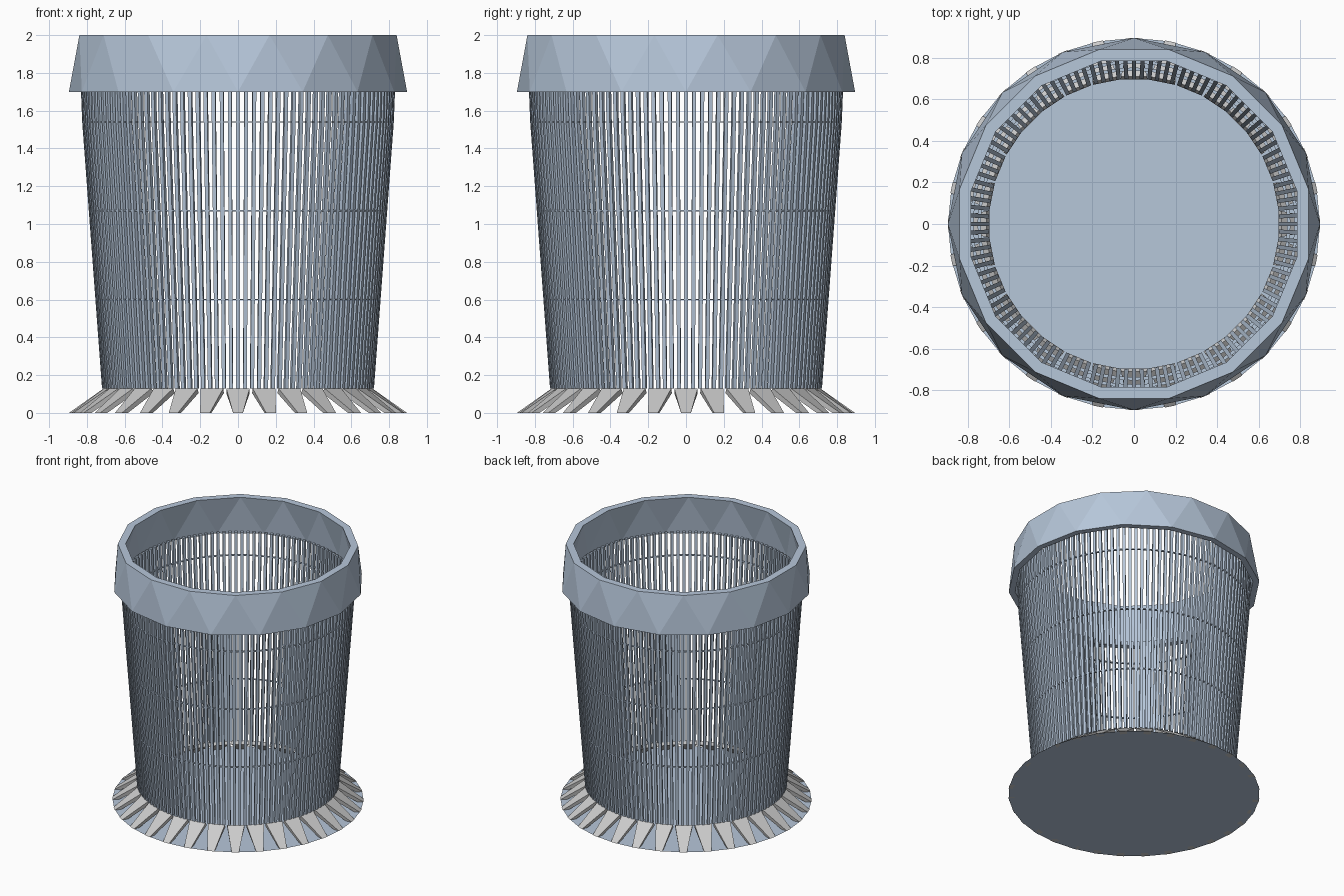
import bpy, bmesh, math

if "Cube" in bpy.data.objects:
    bpy.data.objects.remove(bpy.data.objects["Cube"])

BLUE = bpy.data.materials.new("blue_steel")
BLUE.diffuse_color = (0.47, 0.57, 0.70, 1)
BLUE.use_nodes = True
BLUE.node_tree.nodes["Principled BSDF"].inputs["Base Color"].default_value = BLUE.diffuse_color


def polar(r, a, z, side=0.0):
    """Point at radius r and angle a, shifted sideways along the tangent."""
    return (r * math.cos(a) - side * math.sin(a),
            r * math.sin(a) + side * math.cos(a), z)


def finish(bm, name, mat=None):
    bmesh.ops.recalc_face_normals(bm, faces=bm.faces)
    me = bpy.data.meshes.new(name)
    bm.to_mesh(me)
    bm.free()
    ob = bpy.data.objects.new(name, me)
    bpy.context.collection.objects.link(ob)
    if mat:
        me.materials.append(mat)
    return ob


def bar(bm, a, stations):
    """Swept bar; each station is (r_in, z_in, r_out, z_out, half_width)."""
    prev = None
    for ri, zi, ro, zo, w in stations:
        ring = [bm.verts.new(polar(r, a, z, s)) for r, z, s in
                ((ri, zi, -w), (ro, zo, -w), (ro, zo, w), (ri, zi, w))]
        if prev:
            for i in range(4):
                j = (i + 1) % 4
                bm.faces.new((prev[i], prev[j], ring[j], ring[i]))
        else:
            bm.faces.new(ring)
        prev = ring
    bm.faces.new(prev)


def lathe(name, profile, n, mat=None):
    """Closed profile of (radius, z, angular offset) turned about z.
    A half-step offset between neighbours gives alternating triangles."""
    bm = bmesh.new()
    step = 2 * math.pi / n
    rings = [[bm.verts.new(polar(r, (i + off) * step, z)) for i in range(n)]
             for r, z, off in profile]
    for k in range(len(profile)):
        a, b = rings[k], rings[(k + 1) % len(profile)]
        d = profile[(k + 1) % len(profile)][2] - profile[k][2]
        for i in range(n):
            j = (i + 1) % n
            if d == 0:
                bm.faces.new((a[i], a[j], b[j], b[i]))
            elif d > 0:
                bm.faces.new((a[i], a[j], b[i]))
                bm.faces.new((a[j], b[j], b[i]))
            else:
                bm.faces.new((a[i], a[j], b[j]))
                bm.faces.new((a[i], b[j], b[i]))
    return finish(bm, name, mat)


# Faceted flared collar
lathe("collar", [(0.895, 1.7, 0), (0.856, 2.0, 0.5),
                 (0.80, 2.0, 0.5), (0.85, 1.7, 0)], 16, BLUE)

# Vertical ribs of the basket wall
RIBS = 120
bm = bmesh.new()
for i in range(RIBS):
    bar(bm, 2 * math.pi * i / RIBS,
        [(r - 0.022, z, r, z, 0.010) for r, z in
         ((0.72, 0.13), (0.755, 0.60), (0.79, 1.07), (0.825, 1.54), (0.832, 1.72))])
finish(bm, "wall_ribs", BLUE)

# Thin hoops tying the ribs together
for k, (r, z) in enumerate(((0.752, 0.60), (0.787, 1.07), (0.822, 1.54))):
    lathe(f"hoop_{k + 1}", [(r, z - 0.003, 0), (r, z + 0.003, 0),
                            (r - 0.016, z + 0.003, 0), (r - 0.016, z - 0.003, 0)],
          RIBS, BLUE)

# Splayed foot fins
FINS = 32
bm = bmesh.new()
for i in range(FINS):
    bar(bm, 2 * math.pi * i / FINS,
        [(0.695, 0.105, 0.71, 0.13, 0.062), (0.85, 0.0, 0.895, 0.0, 0.026)])
finish(bm, "foot_fins")

# Floor disc
bm = bmesh.new()
bmesh.ops.create_circle(bm, cap_ends=True, segments=FINS, radius=0.895)
floor = finish(bm, "floor_disc", BLUE)
